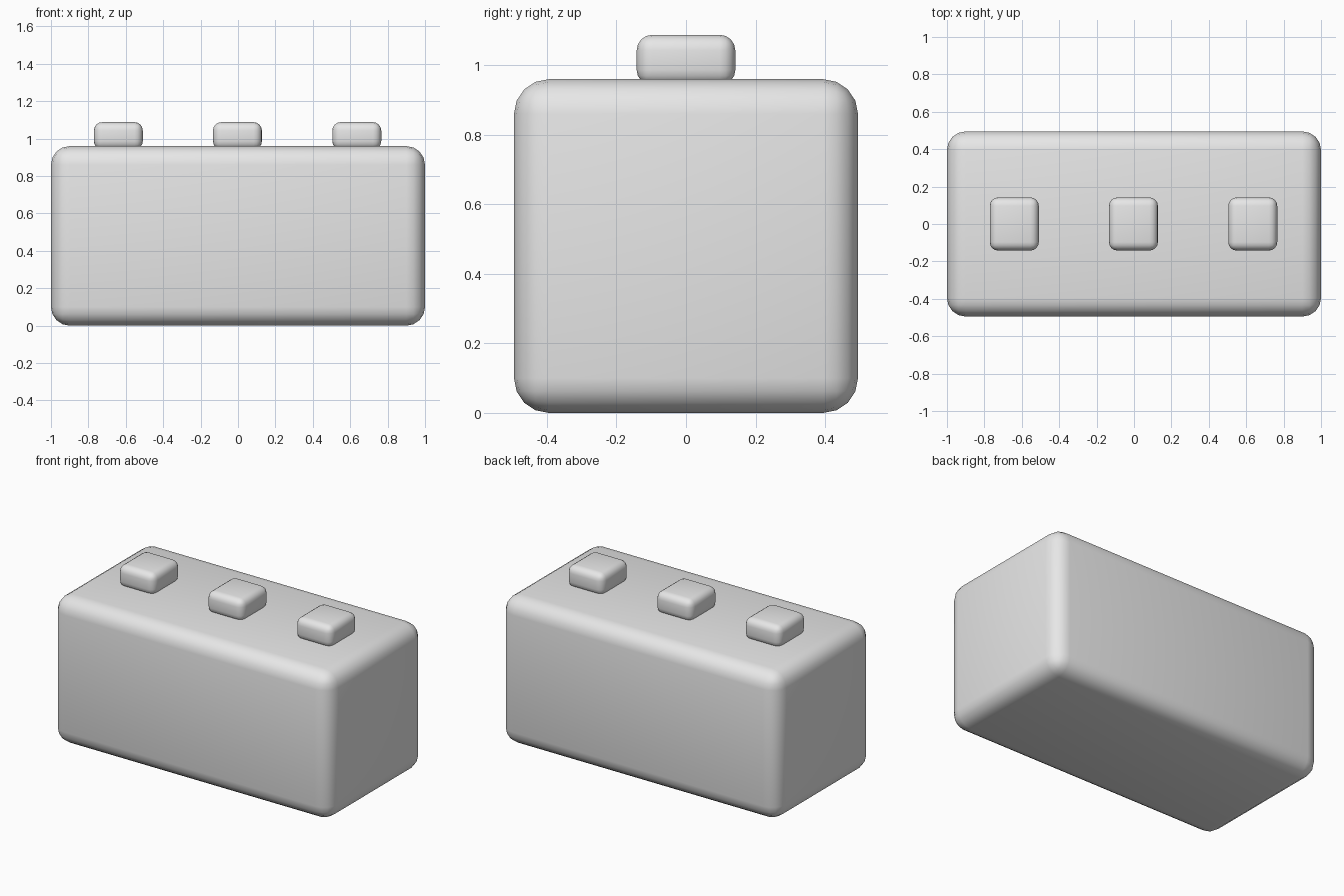
import bpy

if "Cube" in bpy.data.objects:
    bpy.data.objects.remove(bpy.data.objects["Cube"], do_unlink=True)

grey = bpy.data.materials.new("light grey")
grey.use_nodes = True
colour = (0.8, 0.8, 0.8, 1)
grey.diffuse_color = colour
grey.node_tree.nodes["Principled BSDF"].inputs["Base Color"].default_value = colour


def rounded_box(name, centre, size, radius, segments):
    """Smooth box with rounded edges."""
    bpy.ops.mesh.primitive_cube_add(size=1, location=centre)
    box = bpy.context.object
    box.name = name
    box.scale = size
    bpy.ops.object.transform_apply(location=False, rotation=False, scale=True)
    bevel = box.modifiers.new("rounded edges", "BEVEL")
    bevel.width = radius
    bevel.segments = segments
    bevel.limit_method = "NONE"
    box.data.materials.append(grey)
    bpy.ops.object.shade_smooth()
    return box


# Main block
rounded_box("body", (0, 0, 0.48), (2, 0.99, 0.96), 0.1, 4)

# Row of three studs, sunk slightly into the top
for name, x in (("right_stud", -0.64), ("middle_stud", -0.003), ("left_stud", 0.635)):
    rounded_box(name, (x, 0, 1.015), (0.262, 0.284, 0.146), 0.045, 4)
